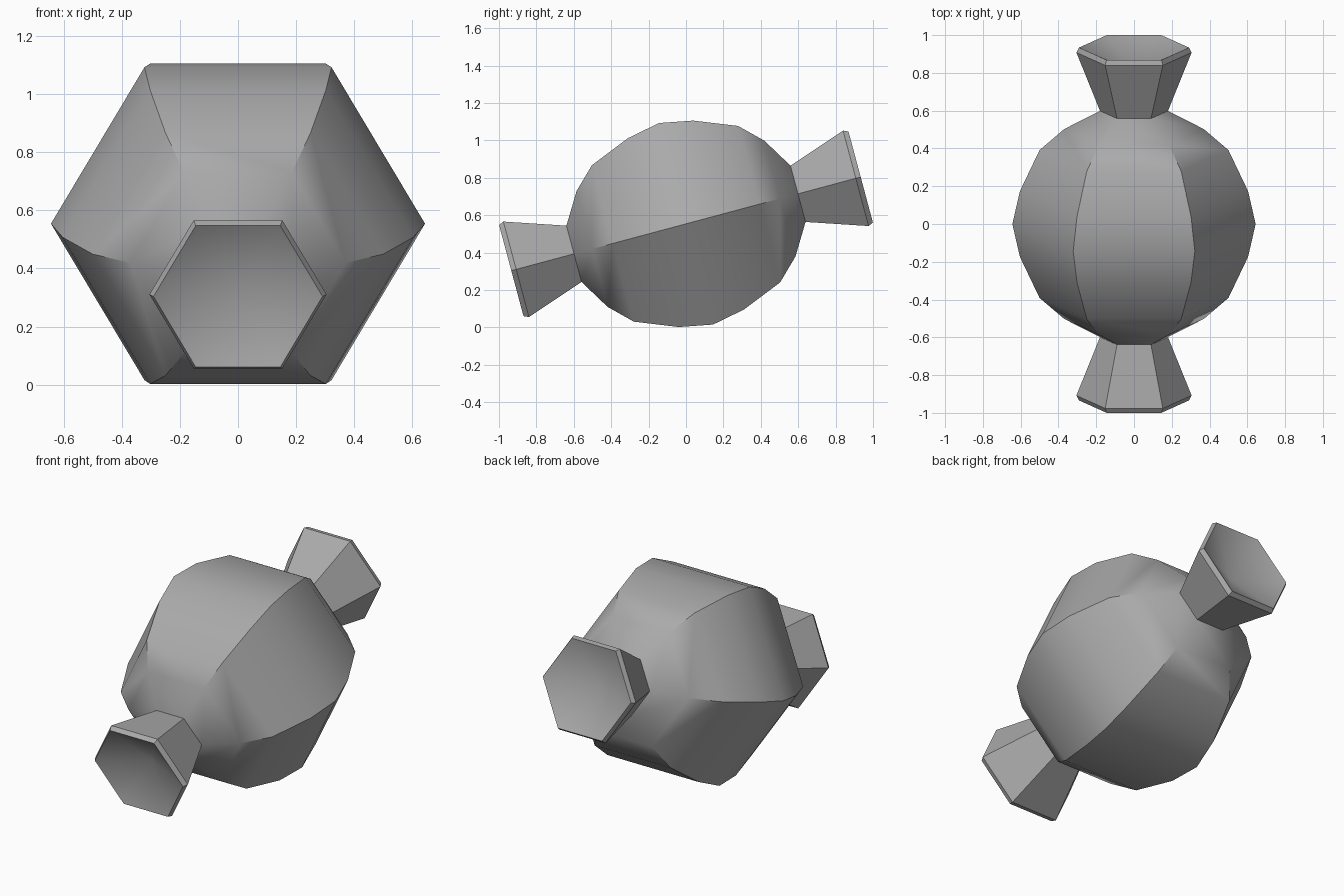
import bpy, bmesh, math
from mathutils import Matrix

old = bpy.data.objects.get("Cube")
if old:
    bpy.data.objects.remove(old, do_unlink=True)

SIDES = 6
PLACE = Matrix.Translation((0, 0, 0.554)) @ Matrix.Rotation(math.radians(15), 4, 'X')

wrapper = bpy.data.materials.new("wrapper_grey")
wrapper.use_nodes = True
wrapper.diffuse_color = (0.4, 0.4, 0.4, 1)
wrapper.node_tree.nodes["Principled BSDF"].inputs["Base Color"].default_value = (0.4, 0.4, 0.4, 1)


def lathe(name, profile, turn=0.0):
    """Hexagonal solid of (position, radius) rings along the y axis; radius 0 makes a point."""
    bm = bmesh.new()
    rings = []
    for pos, rad in profile:
        if rad == 0:
            rings.append([bm.verts.new((0, pos, 0))] * SIDES)
            continue
        angles = [math.tau * k / SIDES for k in range(SIDES)]
        rings.append([bm.verts.new((rad * math.cos(a), pos, rad * math.sin(a))) for a in angles])
    for lower, upper in zip(rings, rings[1:]):
        for k in range(SIDES):
            n = (k + 1) % SIDES
            corners = [lower[k], upper[k], upper[n], lower[n]]
            bm.faces.new(list(dict.fromkeys(corners)))
    bm.transform(PLACE @ Matrix.Rotation(turn, 4, 'Z'))
    mesh = bpy.data.meshes.new(name)
    bm.to_mesh(mesh)
    bm.free()
    mesh.materials.append(wrapper)
    obj = bpy.data.objects.new(name, mesh)
    bpy.context.collection.objects.link(obj)
    bpy.ops.object.select_all(action='DESELECT')
    obj.select_set(True)
    bpy.context.view_layer.objects.active = obj
    bpy.ops.object.shade_smooth_by_angle(angle=math.radians(32))
    return obj


# Rounded middle, mirrored about its widest ring
half = [(0.18, 0.604), (0.405, 0.50), (0.52, 0.37), (0.62, 0.18)]
lathe("candy_body", [(-p, r) for p, r in reversed(half)] + [(0, 0.644)] + half)

# Flared wrapper ends with a bevelled rim and a hollow cup
twist = [(0.62, 0.18), (0.94, 0.305), (0.967, 0.291), (0.84, 0)]
lathe("back_twist", twist)
lathe("front_twist", twist, math.pi)
